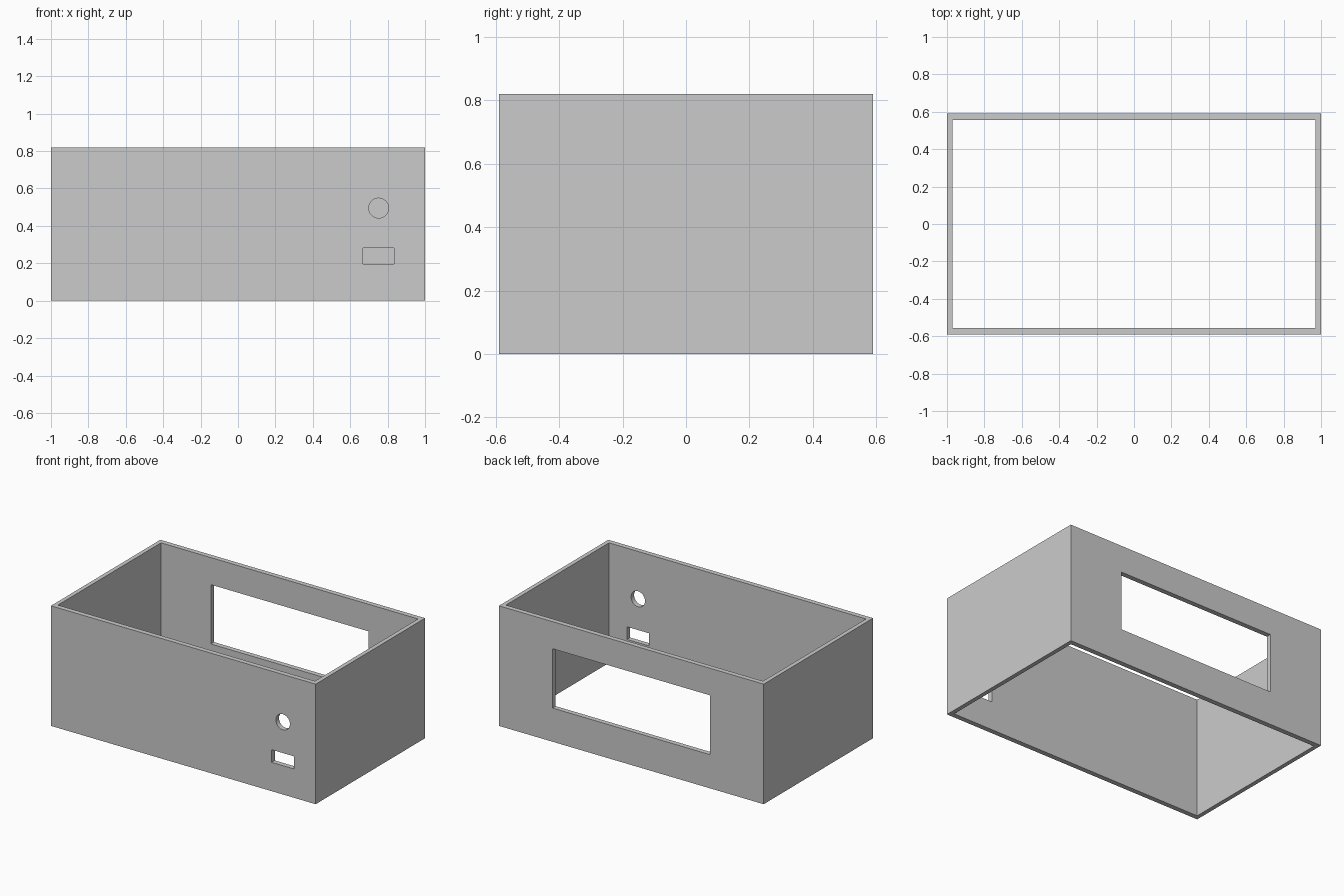
import bpy
import bmesh
from math import radians

cube = bpy.data.objects.get("Cube")
if cube:
    bpy.data.objects.remove(cube, do_unlink=True)

W, D, H = 1.0, 0.59, 0.82          # half width, half depth, height
WALL_X, WALL_Y = 0.029, 0.034      # side and front/back wall thickness

grey = bpy.data.materials.new("light_grey")
grey.use_nodes = True
colour = (0.6, 0.6, 0.6, 1)
grey.diffuse_color = colour
grey.node_tree.nodes["Principled BSDF"].inputs["Base Color"].default_value = colour


def box(name, x0, x1, y0, y1, z0, z1):
    bpy.ops.mesh.primitive_cube_add(
        size=1, location=((x0 + x1) / 2, (y0 + y1) / 2, (z0 + z1) / 2))
    obj = bpy.context.object
    obj.name = name
    obj.scale = (x1 - x0, y1 - y0, z1 - z0)
    bpy.ops.object.transform_apply(location=False, rotation=False, scale=True)
    return obj


def cut(target, cutter):
    cutter.hide_render = True
    mod = target.modifiers.new(cutter.name, 'BOOLEAN')
    mod.operation = 'DIFFERENCE'
    mod.solver = 'EXACT'
    mod.object = cutter
    bpy.context.view_layer.objects.active = target
    bpy.ops.object.modifier_apply(modifier=mod.name)
    bpy.data.objects.remove(cutter, do_unlink=True)


# Rectangular sleeve, open at top and bottom
shell = box("enclosure_walls", -W, W, -D, D, 0, H)
cut(shell, box("cavity_cutter", -W + WALL_X, W - WALL_X,
               -D + WALL_Y, D - WALL_Y, -0.2, H + 0.2))

# Wide window in the back wall
cut(shell, box("window_cutter", -0.595, 0.595, D - 0.1, D + 0.1, 0.23, 0.635))

# Rectangular socket opening in the front wall
cut(shell, box("socket_cutter", 0.667, 0.835, -D - 0.1, -D + 0.1, 0.197, 0.283))

# Round opening above the socket
bpy.ops.mesh.primitive_cylinder_add(
    vertices=48, radius=0.053, depth=0.2,
    location=(0.752, -D, 0.495), rotation=(radians(90), 0, 0))
hole = bpy.context.object
hole.name = "round_hole_cutter"
cut(shell, hole)

shell.data.materials.clear()
shell.data.materials.append(grey)
for poly in shell.data.polygons:
    poly.material_index = 0

# Smooth the round bore, keep all corners sharp
bpy.ops.object.select_all(action='DESELECT')
shell.select_set(True)
bpy.context.view_layer.objects.active = shell
bpy.ops.object.shade_smooth_by_angle(angle=radians(30))
